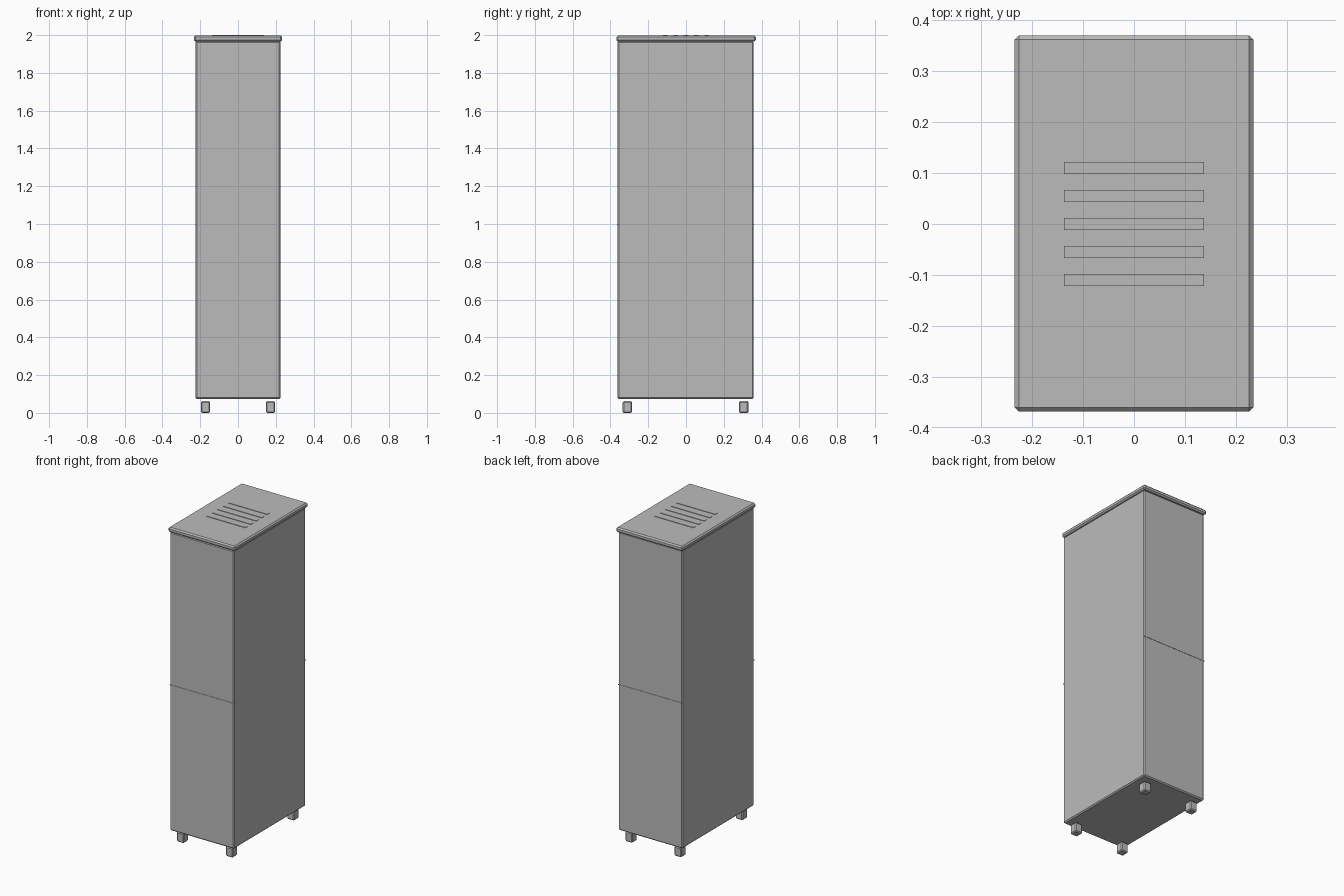
import bpy

if "Cube" in bpy.data.objects:
    bpy.data.objects.remove(bpy.data.objects["Cube"])

metal = bpy.data.materials.new("grey metal")
metal.diffuse_color = (0.5, 0.5, 0.5, 1)
metal.use_nodes = True
metal.node_tree.nodes["Principled BSDF"].inputs["Base Color"].default_value = metal.diffuse_color


def box(name, x, y, z, bevel=0.0):
    """Box from (min, max) ranges, with chamfered edges."""
    ranges = (x, y, z)
    bpy.ops.mesh.primitive_cube_add(size=1, location=[(a + b) / 2 for a, b in ranges])
    ob = bpy.context.object
    ob.name = name
    ob.scale = [b - a for a, b in ranges]
    bpy.ops.object.transform_apply(location=False, rotation=False, scale=True)
    ob.data.materials.append(metal)
    if bevel:
        mod = ob.modifiers.new("chamfer", "BEVEL")
        mod.width = bevel
        mod.segments = 1
    return ob


# Main cabinet and overhanging lid
box("cabinet_body", (-0.225, 0.225), (-0.363, 0.358), (0.074, 1.968), 0.007)
box("lid", (-0.234, 0.234), (-0.368, 0.370), (1.966, 1.997), 0.008)

# Thin seam strips across the front and back
box("front_seam", (-0.225, 0.225), (-0.365, -0.361), (0.996, 1.0))
box("back_seam", (-0.225, 0.225), (0.356, 0.360), (0.996, 1.0))

# Raised vent slats on the lid
for i in range(5):
    y = -0.11 + i * 0.055
    box(f"vent_slat_{i + 1}", (-0.137, 0.137), (y - 0.012, y + 0.012), (1.992, 2.0))

# Four feet, set just below the cabinet
for sx, side in ((-1, "left"), (1, "right")):
    for y, end in ((-0.31, "front"), (0.305, "back")):
        x = sx * 0.172
        box(f"{end}_{side}_foot", (x - 0.025, x + 0.025), (y - 0.025, y + 0.025), (0, 0.062), 0.006)
